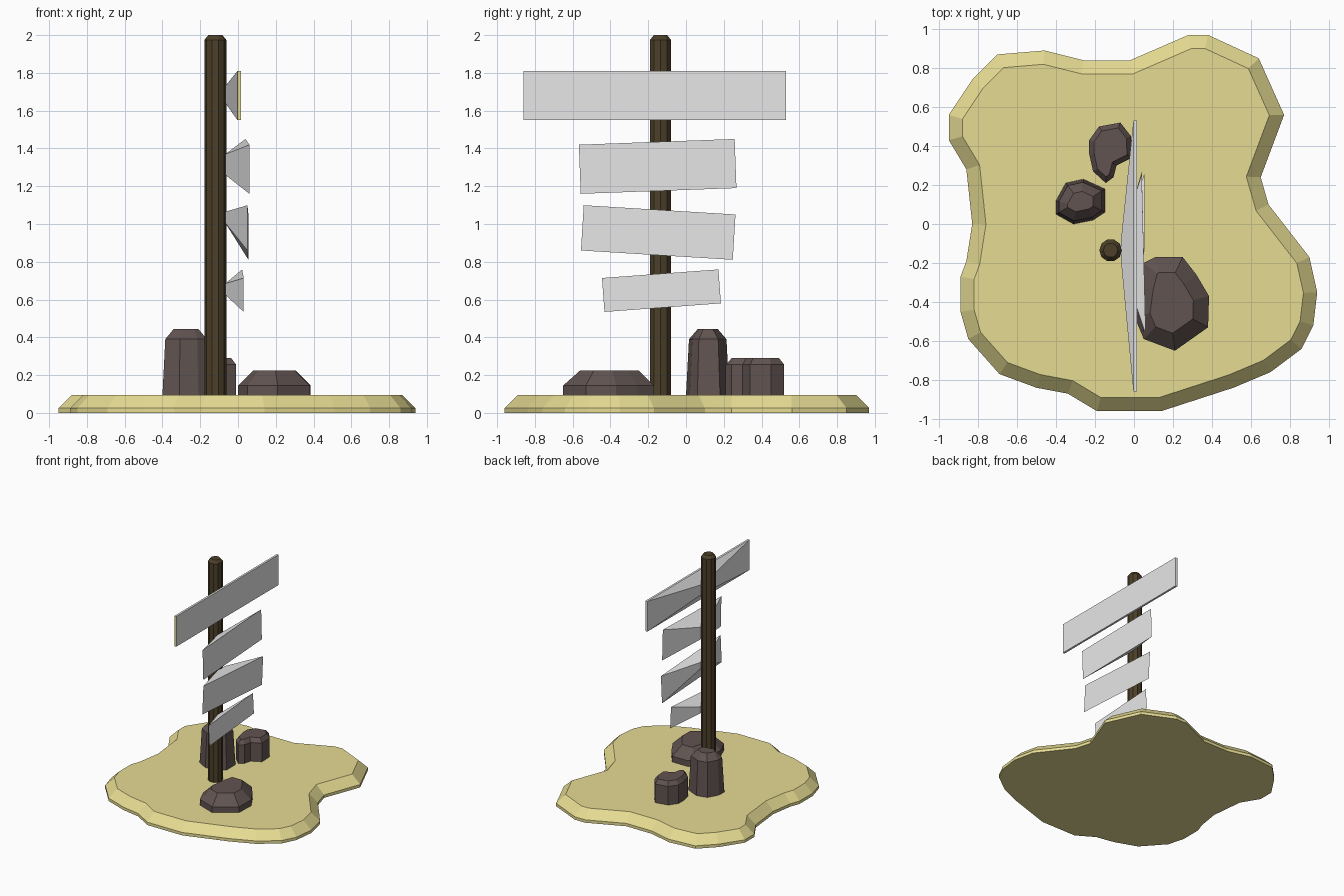
import bpy
import bmesh
from math import cos, sin, tau, radians
from mathutils import Vector

cube = bpy.data.objects.get("Cube")
if cube:
    bpy.data.objects.remove(cube, do_unlink=True)


def material(name, rgb):
    mat = bpy.data.materials.new(name)
    mat.use_nodes = True
    mat.diffuse_color = (*rgb, 1)
    mat.node_tree.nodes["Principled BSDF"].inputs["Base Color"].default_value = (*rgb, 1)
    return mat


SAND = material("sand", (0.79, 0.71, 0.29))
WOOD = material("dark wood", (0.072, 0.05, 0.022))
STONE = material("brown stone", (0.12, 0.088, 0.082))
GREY = material("pale grey", (0.8, 0.8, 0.8))


def finish(bm, name, *mats):
    bmesh.ops.recalc_face_normals(bm, faces=bm.faces)
    mesh = bpy.data.meshes.new(name)
    bm.to_mesh(mesh)
    bm.free()
    for mat in mats:
        mesh.materials.append(mat)
    obj = bpy.data.objects.new(name, mesh)
    bpy.context.collection.objects.link(obj)
    return obj


def inset_outline(points, amount):
    """Move a clockwise outline inwards by an even distance."""
    result = []
    for i, p in enumerate(points):
        before = (p - points[i - 1]).normalized()
        after = (points[(i + 1) % len(points)] - p).normalized()
        n1 = Vector((before.y, -before.x))
        n2 = Vector((after.y, -after.x))
        result.append(p + (n1 + n2) / (1 + n1.dot(n2)) * amount)
    return result


def bridge(bm, lower, upper):
    for i in range(len(lower)):
        bm.faces.new((lower[i - 1], lower[i], upper[i], upper[i - 1]))


def loft(name, outline, levels, mat):
    """Stack inset copies of an outline, given as (inset, height) levels."""
    points = [Vector(p) for p in outline]
    bm = bmesh.new()
    rings = [[bm.verts.new((p.x, p.y, z)) for p in inset_outline(points, inset)]
             for inset, z in levels]
    for lower, upper in zip(rings, rings[1:]):
        bridge(bm, lower, upper)
    bm.faces.new(rings[0])
    bm.faces.new(rings[-1])
    return finish(bm, name, mat)


# Sandy ground with a bevelled rim
GROUND = 0.095
shore = [(-.7, .87), (-.46, .89), (-.26, .84), (-.02, .84), (.28, .97), (.38, .97),
         (.64, .85), (.77, .56), (.65, .24), (.69, .1), (.9, -.17), (.94, -.35),
         (.92, -.52), (.86, -.64), (.7, -.76), (.51, -.84), (.14, -.96), (-.19, -.96),
         (-.34, -.87), (-.5, -.84), (-.69, -.77), (-.85, -.59), (-.89, -.45),
         (-.89, -.27), (-.86, -.19), (-.83, 0), (-.86, .28), (-.95, .43),
         (-.95, .56), (-.83, .74)]
loft("sand_ground", shore, [(0, 0), (0, .025), (.07, GROUND)], SAND)

# Rocks with chamfered tops
wide = [(.05, -.2), (.11, -.17), (.25, -.17), (.32, -.26), (.385, -.37), (.38, -.53),
        (.21, -.65), (.05, -.59), (0, -.47), (.02, -.32)]
loft("wide_rock", wide, [(0, GROUND), (0, .145), (.08, .225)], STONE)

tall = [(-.4, .12), (-.35, .21), (-.26, .23), (-.15, .18), (-.15, .06), (-.21, .02),
        (-.31, 0), (-.4, .05)]
loft("tall_rock", tall, [(0, GROUND), (.015, .39), (.06, .445)], STONE)

curved = [(-.23, .43), (-.18, .5), (-.07, .52), (-.015, .45), (-.01, .34), (-.09, .3),
          (-.105, .24), (-.145, .21), (-.21, .27), (-.23, .36)]
loft("curved_rock", curved, [(0, GROUND), (0, .255), (.025, .29)], STONE)

# Post with a chamfered tip
POST_X, POST_Y, RADIUS, SIDES = -.12, -.135, .058, 10
circle = [(POST_X + RADIUS * cos(-tau * i / SIDES), POST_Y + RADIUS * sin(-tau * i / SIDES))
          for i in range(SIDES)]
loft("post", circle, [(0, GROUND - .03), (0, 1.975), (.02, 2)], WOOD)


def sign(name, y, z, length, height, tilt, x_near, x_far, hub_z, hub_half, thickness=0):
    """A tilted board whose back tapers to a small patch on the post."""
    bm = bmesh.new()
    corners = ((-1, -1), (1, -1), (1, 1), (-1, 1))
    c, s = cos(radians(tilt)), sin(radians(tilt))

    def board(depth):
        ring = []
        for a, b in corners:
            u, v = a * length / 2, b * height / 2
            x = x_near if a < 0 else x_far
            ring.append(bm.verts.new((x - depth, y + u * c - v * s, z + u * s + v * c)))
        return ring

    front = board(0)
    bm.faces.new(front)
    rings = [front]
    if thickness:
        rings.append(board(thickness))
    rings.append([bm.verts.new((POST_X + RADIUS - .005, POST_Y + a * .05, hub_z + b * hub_half))
                  for a, b in corners])
    for lower, upper in zip(rings, rings[1:]):
        bridge(bm, lower, upper)
    bm.faces.new(rings[-1])
    bmesh.ops.recalc_face_normals(bm, faces=bm.faces)
    # The front end cap of a thick board is sand coloured
    if thickness:
        for face in bm.faces:
            if face.normal.y < -0.9:
                face.material_index = 1
    return finish(bm, name, GREY, SAND)


# Four boards, from the top down
sign("top_sign", -.165, 1.68, 1.39, .26, 0, .015, .015, 1.685, .045, .018)
sign("upper_sign", -.15, 1.305, .825, .26, 2.1, .06, .04, 1.315, .055)
sign("middle_sign", -.147, .955, .805, .24, -3.5, .05, .055, 1.035, .03)
sign("lower_sign", -.13, .647, .618, .18, 4.2, .03, .022, .655, .03)
